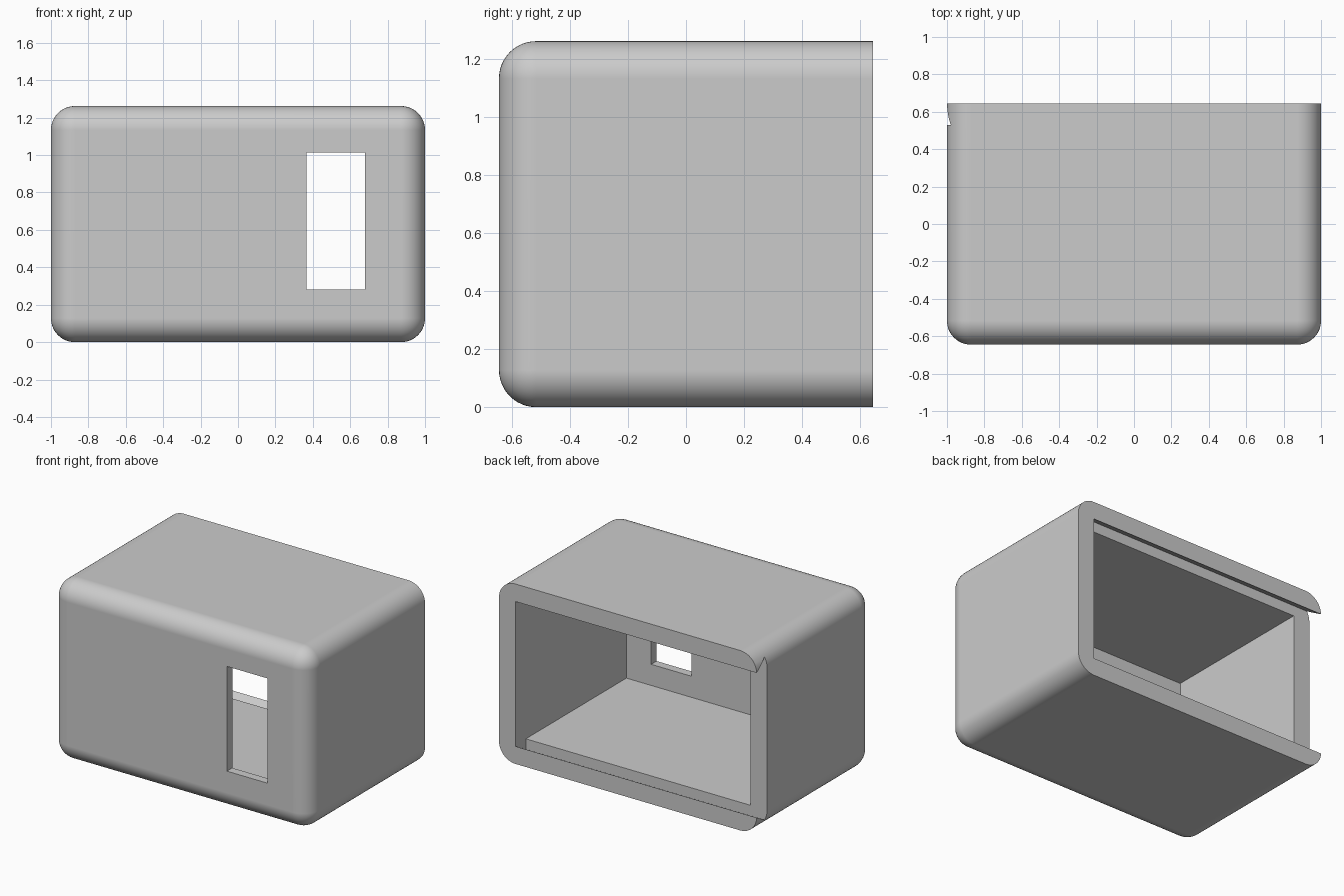
import bpy
import bmesh

old = bpy.data.objects.get("Cube")
if old:
    bpy.data.objects.remove(old, do_unlink=True)

BACK, HEIGHT, WALL = 0.645, 1.262, 0.128
INNER = 1 - WALL
LEDGE = 0.53  # depth where the lid slot begins

# Plain grey plastic
grey = bpy.data.materials.new("light_grey")
grey.use_nodes = True
colour = (0.6, 0.6, 0.6, 1)
grey.diffuse_color = colour
grey.node_tree.nodes["Principled BSDF"].inputs["Base Color"].default_value = colour


def make_object(name, bm):
    bmesh.ops.recalc_face_normals(bm, faces=bm.faces[:])
    mesh = bpy.data.meshes.new(name)
    bm.to_mesh(mesh)
    bm.free()
    mesh.materials.append(grey)
    obj = bpy.data.objects.new(name, mesh)
    bpy.context.collection.objects.link(obj)
    return obj


def prism(name, profile, x0, x1):
    """Extrude a (y, z) profile along x."""
    bm = bmesh.new()
    face = bm.faces.new([bm.verts.new((x0, y, z)) for y, z in profile])
    ext = bmesh.ops.extrude_face_region(bm, geom=[face])
    moved = [v for v in ext["geom"] if isinstance(v, bmesh.types.BMVert)]
    bmesh.ops.translate(bm, verts=moved, vec=(x1 - x0, 0, 0))
    return make_object(name, bm)


def box(name, x, y, z):
    return prism(name, [(y[0], z[0]), (y[1], z[0]), (y[1], z[1]), (y[0], z[1])], *x)


# Outer shell: every edge rounded except around the open back
shell = box("housing", (-1, 1), (-BACK, BACK), (0, HEIGHT))
bm = bmesh.new()
bm.from_mesh(shell.data)
edges = [e for e in bm.edges if not all(v.co.y > 0 for v in e.verts)]
bmesh.ops.bevel(bm, geom=edges, offset=WALL, offset_type="OFFSET",
                segments=12, profile=0.5, affect="EDGES")
bm.to_mesh(shell.data)
bm.free()

# Main cavity, front window, and dovetail slot that runs out through the right wall
floor, lip, groove = 0.132, 0.123, 0.059
cavity = box("cavity_cutter", (-INNER, INNER), (-0.585, LEDGE + 0.02),
             (floor, HEIGHT - floor))
window = box("window_cutter", (0.365, 0.68), (-0.8, -0.4), (0.28, 1.015))
half = [(LEDGE, groove), (BACK, lip), (BACK + 0.1, lip)]
dovetail = half + [(y, HEIGHT - z) for y, z in reversed(half)]
slot = prism("lid_slot_cutter", dovetail, -1.2, INNER)

bpy.context.view_layer.objects.active = shell
shell.select_set(True)
for cutter in (cavity, window, slot):
    mod = shell.modifiers.new(cutter.name, "BOOLEAN")
    mod.operation = "DIFFERENCE"
    mod.solver = "EXACT"
    mod.object = cutter
    bpy.ops.object.modifier_apply(modifier=mod.name)
    bpy.data.objects.remove(cutter, do_unlink=True)

# Smooth rounded edges, crisp cut edges, even flat faces
bpy.ops.object.shade_smooth_by_angle(angle=0.5)
weighted = shell.modifiers.new("even_normals", "WEIGHTED_NORMAL")
weighted.keep_sharp = True
